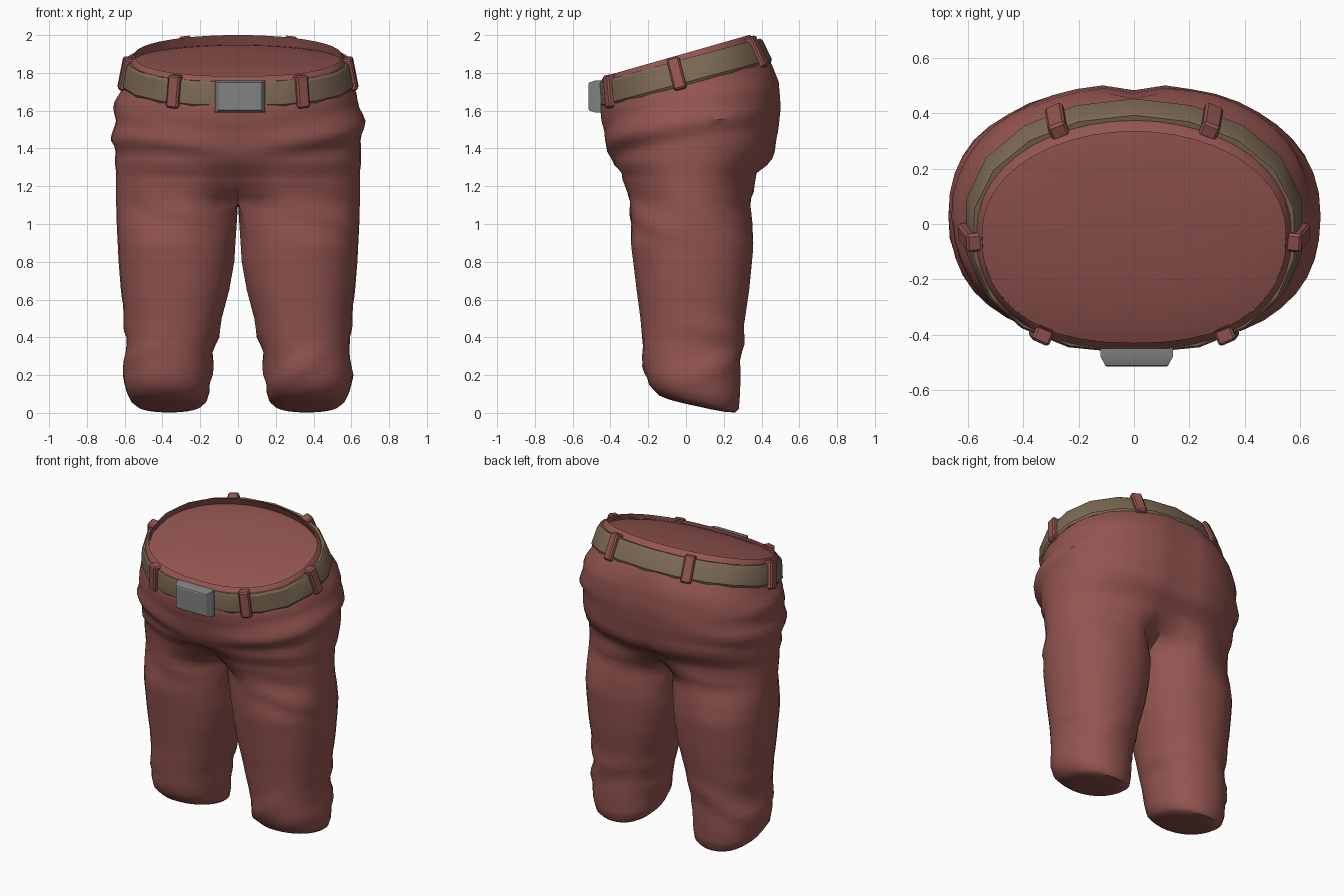
import bpy, bmesh, math
from mathutils import Vector, Matrix

if "Cube" in bpy.data.objects:
    bpy.data.objects.remove(bpy.data.objects["Cube"])


def material(name, rgb):
    m = bpy.data.materials.new(name)
    m.diffuse_color = (*rgb, 1)
    m.use_nodes = True
    m.node_tree.nodes["Principled BSDF"].inputs["Base Color"].default_value = m.diffuse_color
    return m


RED = material("faded red cloth", (0.295, 0.091, 0.081))
BROWN = material("brown leather", (0.205, 0.143, 0.09))
GREY = material("grey metal", (0.22, 0.23, 0.225))


def finish(name, bm, mat, angle=35):
    bmesh.ops.recalc_face_normals(bm, faces=bm.faces)
    me = bpy.data.meshes.new(name)
    bm.to_mesh(me)
    bm.free()
    ob = bpy.data.objects.new(name, me)
    bpy.context.collection.objects.link(ob)
    me.materials.append(mat)
    bpy.ops.object.select_all(action='DESELECT')
    ob.select_set(True)
    bpy.context.view_layer.objects.active = ob
    bpy.ops.object.shade_smooth_by_angle(angle=math.radians(angle))
    return ob


def resample(rows, step):
    out = [rows[0]]
    for a, b in zip(rows, rows[1:]):
        n = max(1, round(abs(b[0] - a[0]) / step))
        out += [[p + (q - p) * i / n for p, q in zip(a, b)] for i in range(1, n + 1)]
    return out


def power(v, e=0.9):
    return math.copysign(abs(v) ** e, v)


def clamp(v):
    return min(1, max(0, v))


def skin(bm, a, b, closed):
    n = len(a)
    for i in range(n if closed else n - 1):
        k = (i + 1) % n
        bm.faces.new((a[i], a[k], b[k], b[i]))


H, INNER = 22, 6     # segments around one outer half, and along the crotch

# Hip rows: height at y=0, half width, front y, back y, tilt
HIPS = [(1.11, .645, -.32, .37, 0), (1.20, .645, -.34, .375, 0), (1.27, .645, -.352, .39, 0),
        (1.31, .65, -.392, .435, 0), (1.38, .652, -.408, .468, 0), (1.47, .655, -.432, .492, .03),
        (1.58, .65, -.452, .506, .08), (1.68, .625, -.458, .495, .15), (1.74, .60, -.452, .46, .22),
        (1.80, .58, -.45, .415, .26), (1.88, .57, -.455, .37, .28), (1.905, .55, -.43, .335, .285)]
# Leg rows: height, outer x, inner x, front y, back y, tilt
LEGS = [(1.11, .645, 0, -.32, .37, 0), (1.0, .642, .006, -.307, .368, 0), (.8, .632, .018, -.28, .35, 0),
        (.65, .62, .045, -.262, .335, 0), (.5, .602, .085, -.242, .313, 0), (.4, .594, .108, -.233, .303, 0),
        (.32, .592, .13, -.225, .288, 0), (.2, .603, .143, -.215, .29, -.05),
        (.12, .592, .15, -.195, .285, -.14), (.08, .568, .165, -.165, .28, -.21),
        (.06, .54, .19, -.14, .262, -.22), (.051, .49, .24, -.09, .21, -.22), (.048, .42, .31, -.02, .13, -.22)]


def hip_point(row, t):
    z, rx, yf, yb, tilt = row
    waist = clamp((z - 1.68) / .1)
    e = .9 + waist * (.12 if t > 0 else -.06)
    y = (yf + yb) / 2 + (yb - yf) / 2 * power(math.sin(t), .9)
    x = rx * power(max(0, math.cos(t)), e) if abs(t) < math.pi / 2 - 1e-6 else 0
    # rounded hollow towards the crotch, at the front and the back
    hollow = clamp(((1.36 if t < 0 else 1.33) - z) / .25) ** 1.6 * .62
    y *= 1 - hollow * math.exp(-(x / .13) ** 2)
    return Vector((x, y, z + tilt * y))


def leg_point(row, i):
    z, xo, xi, yf, yb, tilt = row
    ym, ry = (yf + yb) / 2, (yb - yf) / 2
    if i <= H:                       # outer side, front to back
        t = -math.pi / 2 + math.pi * i / H
        d = hip_point((z, xo, yf, yb, 0), t)
        phi = t * 1.5
    else:                            # inner side, back to front
        f = (i - H) / (INNER + 1)
        d = Vector((xi, (yb + (yf - yb) * f) * .38, z))
        phi = math.radians(135 + 90 * f)
    e = Vector(((xo + xi) / 2 + (xo - xi) / 2 * power(math.cos(phi)), ym + ry * power(math.sin(phi)), z))
    p = d.lerp(e, clamp((1.11 - z) / 0.22))
    p.x = max(p.x, xi)
    p.z = z + tilt * p.y
    return p


# Cloth folds: side (0 = both), azimuth (-90 front, 0 outside, 90 back), height, rise per degree, half span, size
FOLDS = [(0, -50, 1.42, .0016, 45, .025), (-1, 10, 1.46, .0012, 55, .026), (1, 10, 1.55, .0012, 55, .026),
         (-1, 0, 1.60, .001, 45, .022), (1, -30, 1.47, .001, 45, .018),
         (1, 30, 1.68, .0005, 40, .02), (-1, -20, 1.66, -.001, 35, .02), (0, 60, 1.36, -.001, 45, .012),
         (0, -95, 1.20, .0016, 50, .014), (1, -60, 1.02, -.002, 55, .018), (-1, -80, 1.08, .0015, 45, .016),
         (0, 80, 1.17, .0008, 50, .012), (-1, 5, .45, .001, 60, .012), (1, 30, .42, -.001, 60, .014),
         (0, 60, .30, .002, 50, .02), (1, -100, .20, .003, 45, .025), (-1, -20, .28, -.001, 60, .016),
         (0, 165, .38, .001, 45, .015), (0, 10, .2, .002, 40, .014), (0, 170, .22, -.001, 50, .016)]


def crumple(bm):
    for v in bm.verts:
        x, y, z = v.co
        level = z - .26 * y if z > 1.4 else z
        fade = clamp((1.74 - level) / .07)
        if z < .11 or fade == 0:
            continue
        cx = .33 * clamp((1.3 - z) / .2)
        d = Vector((abs(x) - cx, y - .04, 0))
        az = math.degrees(math.atan2(d.y, d.x))
        amt = 0
        for side, a0, z0, rise, span, size in FOLDS:
            if side * x < 0:
                continue
            da = (az - a0 + 180) % 360 - 180
            along = 1 - (da / span) ** 2
            h = z - z0 - rise * da
            if along > 0 and -.1 < h < .15:
                amt += size * along * (max(0, 1 - h / .11 if h > 0 else 1 + h / .045) - .15)
        d = d.normalized() * amt * fade
        if 1.0 < z < 1.3:                    # keep the crotch smooth
            d *= clamp(abs(x) / .2)
        if abs(x) > 1e-4:
            v.co.x += math.copysign(1, x) * d.x
            if cx > 0:                       # keep each leg on its own side
                v.co.x = math.copysign(max(abs(v.co.x), min(abs(x), .003)), x)
        elif z > 1.25:                       # centre seams, front and back
            d.y -= math.copysign(.022 if y > 0 else .01, y) * clamp((z - 1.25) / .1) * fade
        v.co.y += d.y


# Trousers: right half, mirrored into one skin
bm = bmesh.new()
prev = first = None
for row in resample(HIPS, .035):
    ring = [bm.verts.new(hip_point(row, -math.pi / 2 + math.pi * i / H)) for i in range(H + 1)]
    if prev:
        skin(bm, prev, ring, False)
    else:
        first = ring
    prev = ring
rows = resample(LEGS, .035)
prev = first + [bm.verts.new(leg_point(rows[0], i)) for i in range(H + 1, H + INNER + 1)]
for row in rows[1:]:
    ring = [bm.verts.new(leg_point(row, i)) for i in range(H + INNER + 1)]
    skin(bm, prev, ring, True)
    prev = ring
bm.faces.new(prev)
bmesh.ops.mirror(bm, geom=bm.verts[:] + bm.edges[:] + bm.faces[:], axis='X', merge_dist=.0005)
crumple(bm)
finish("trousers", bm, RED, 42)

# Waist lining: overhanging rim at the back, then a gently domed cover
LINING = [HIPS[-1], (1.862, .556, -.432, .36, .24), (1.872, .50, -.39, .32, .235),
          (1.884, .38, -.30, .24, .225), (1.892, .22, -.18, .13, .22), (1.894, .08, -.08, .03, .22)]
bm = bmesh.new()
prev = None
for row in LINING:
    half = [hip_point(row, -math.pi / 2 + math.pi * i / H) for i in range(H + 1)]
    pts = half + [Vector((-p.x, p.y, p.z)) for p in half[-2:0:-1]]
    ring = [bm.verts.new(p) for p in pts]
    if prev:
        skin(bm, prev, ring, True)
    prev = ring
bm.faces.new(prev)
ob = finish("waist_lining", bm, RED, 40)
if ob.data.polygons[-1].normal.z < 0:
    ob.data.flip_normals()

# Belt: faceted tilted band, flared towards its lower edge
TILT = Matrix.Translation((0, -.018, 1.803)) @ Matrix.Rotation(math.atan(.268), 4, 'X')
BX, BY, SIDES = .603, .46, 18


def belt_point(t, grow, z):
    e = 1.0 if math.sin(t) > 0 else .86
    return Vector(((BX + grow) * power(math.cos(t), e), (BY + grow) * power(math.sin(t)), z))


bm = bmesh.new()
rings = []
for grow, z in ((-.035, -.066), (.006, -.07), (.014, -.055), (-.006, .052), (-.016, .066), (-.045, .064)):
    rings.append([bm.verts.new(TILT @ belt_point(2 * math.pi * (i + .5) / SIDES, grow, z)) for i in range(SIDES)])
for i in range(len(rings)):
    skin(bm, rings[i], rings[(i + 1) % len(rings)], True)
finish("belt", bm, BROWN, 25)


def block(name, w, d, h, matrix, mat, bevel):
    bm = bmesh.new()
    bmesh.ops.create_cube(bm, size=1, matrix=Matrix.Diagonal((w, d, h, 1)))
    bmesh.ops.bevel(bm, geom=bm.edges[:], offset=bevel, segments=1, affect='EDGES')
    bm.transform(matrix)
    return finish(name, bm, mat, 25)


# Belt loops: two at the back, two at the sides, two at the front
for k, deg in enumerate((62, 118, 183, 239, 301, 357)):
    t = math.radians(deg)
    p = belt_point(t, -.01, 0)
    facing = math.atan2(math.sin(t) / BY, math.cos(t) / BX) + math.pi / 2
    block(f"belt_loop_{k + 1}", .068, .06, .175,
          TILT @ Matrix.Translation(p) @ Matrix.Rotation(facing, 4, 'Z') @ Matrix.Rotation(-.19, 4, 'X'),
          RED, .009)

# Buckle: block tapering towards its flat front
bm = bmesh.new()
prev = None
for y, w, h in ((-.45, .132, .086), (-.478, .132, .086), (-.512, .114, .074), (-.516, .108, .068)):
    ring = [bm.verts.new((.01 + sx * w, y, 1.675 + sz * h)) for sx, sz in ((-1, -1), (1, -1), (1, 1), (-1, 1))]
    if prev:
        skin(bm, prev, ring, True)
    else:
        bm.faces.new(ring)
    prev = ring
bm.faces.new(prev)
finish("buckle", bm, GREY, 20)
